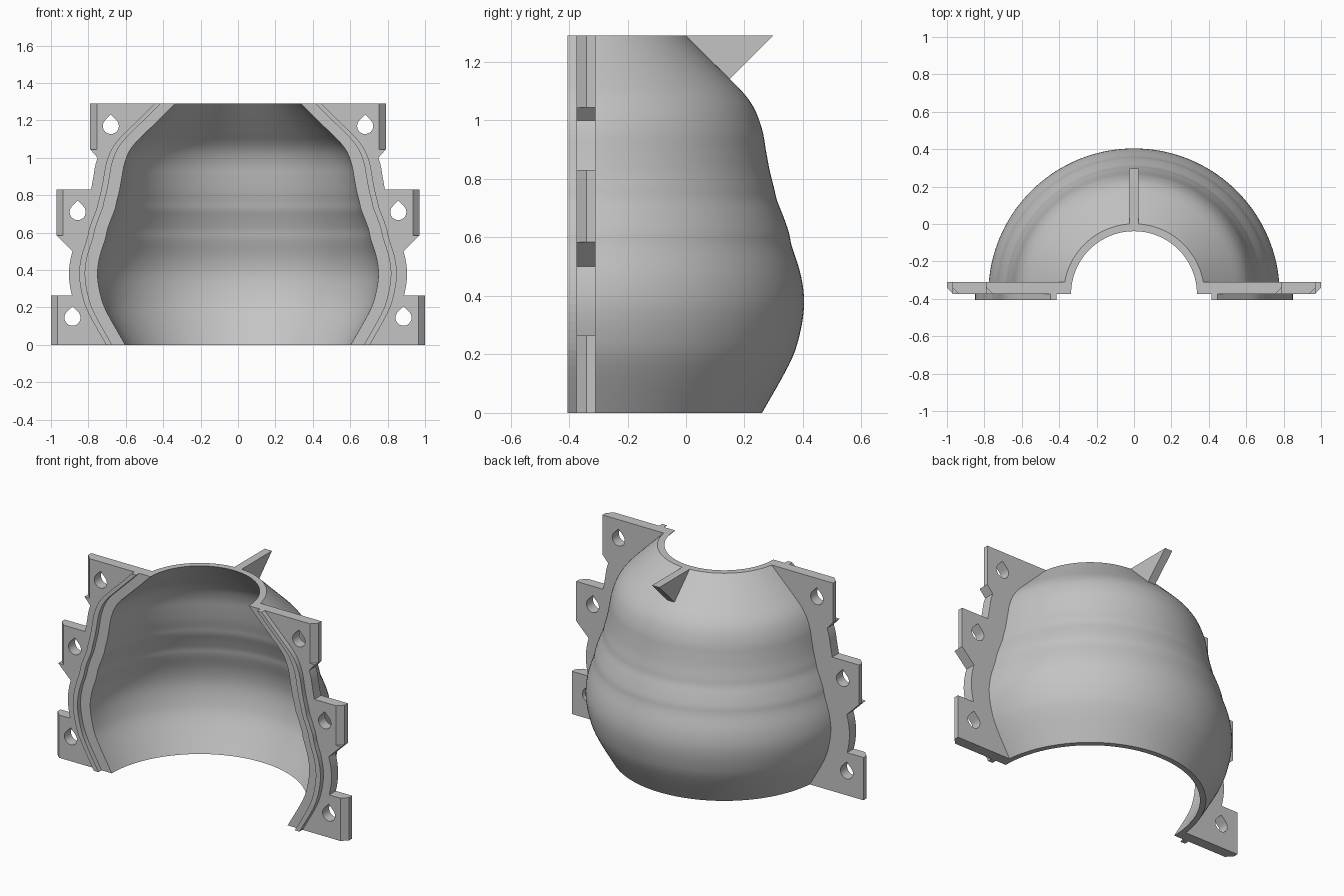
import bpy, bmesh, math

cube = bpy.data.objects.get("Cube")
if cube:
    bpy.data.objects.remove(cube, do_unlink=True)

SPLIT = -0.375      # y of the mating plane and of the shell axis
BACK = -0.31        # y of the flange back
TOP = 1.29
WALL = 0.028

grey = bpy.data.materials.new("plain grey")
grey.use_nodes = True
colour = (0.55, 0.55, 0.55, 1)
grey.diffuse_color = colour
grey.node_tree.nodes["Principled BSDF"].inputs["Base Color"].default_value = colour

# Outer profile as (radius, height)
KEYS = [(0.635, 0), (0.727, 0.164), (0.762, 0.26), (0.779, 0.37), (0.768, 0.47),
        (0.737, 0.57), (0.726, 0.62), (0.706, 0.677), (0.686, 0.728), (0.676, 0.77),
        (0.661, 0.83), (0.648, 0.9), (0.636, 0.967), (0.611, 1.036),
        (0.575, 1.09), (0.522, 1.145), (0.45, 1.216), (0.376, TOP)]


def smooth_path(keys, steps=4):
    """Catmull-Rom curve through the key points."""
    pts = [keys[0]] + keys + [keys[-1]]
    path = []
    for a, b, c, d in zip(pts, pts[1:], pts[2:], pts[3:]):
        for s in range(steps):
            t = s / steps
            path.append(tuple(
                0.5 * (2 * q + (r - p) * t + (2 * p - 5 * q + 4 * r - s4) * t * t
                       + (3 * q - p - 3 * r + s4) * t ** 3)
                for p, q, r, s4 in zip(a, b, c, d)))
    return path + [keys[-1]]


PROFILE = smooth_path(KEYS)


def radius(z):
    for (r0, z0), (r1, z1) in zip(PROFILE, PROFILE[1:]):
        if z <= z1:
            return r0 + (r1 - r0) * (z - z0) / (z1 - z0)
    return PROFILE[-1][0]


def finish(name, bm):
    bmesh.ops.recalc_face_normals(bm, faces=bm.faces[:])
    mesh = bpy.data.meshes.new(name)
    bm.to_mesh(mesh)
    bm.free()
    mesh.materials.append(grey)
    ob = bpy.data.objects.new(name, mesh)
    bpy.context.collection.objects.link(ob)
    return ob


def prism(name, outline, offset):
    """Extrude a closed 3D outline along a vector."""
    bm = bmesh.new()
    face = bm.faces.new([bm.verts.new(p) for p in outline])
    ext = bmesh.ops.extrude_face_region(bm, geom=[face], use_keep_orig=True)
    bmesh.ops.translate(bm, vec=offset,
                        verts=[v for v in ext["geom"] if isinstance(v, bmesh.types.BMVert)])
    return finish(name, bm)


def activate(ob):
    bpy.ops.object.select_all(action='DESELECT')
    ob.select_set(True)
    bpy.context.view_layer.objects.active = ob


def cut(ob, cutter):
    cutter.hide_render = True
    mod = ob.modifiers.new("cut", 'BOOLEAN')
    mod.operation = 'DIFFERENCE'
    mod.solver = 'EXACT'
    mod.object = cutter
    activate(ob)
    bpy.ops.object.modifier_apply(modifier=mod.name)
    bpy.data.objects.remove(cutter, do_unlink=True)


def mirror(ob):
    mod = ob.modifiers.new("mirror", 'MIRROR')
    mod.use_mirror_merge = False
    activate(ob)
    bpy.ops.object.modifier_apply(modifier=mod.name)


# Half shell: closed wall section swept through half a turn
inner = []
for i, (r, z) in enumerate(PROFILE):
    r0, z0 = PROFILE[max(i - 1, 0)]
    r1, z1 = PROFILE[min(i + 1, len(PROFILE) - 1)]
    inner.append((r - WALL * math.hypot(1, (r1 - r0) / (z1 - z0)), z))
section = PROFILE + inner[::-1]
SEGMENTS = 72
bm = bmesh.new()
rings = []
for k in range(SEGMENTS + 1):
    a = math.pi * k / SEGMENTS
    rings.append([bm.verts.new((r * math.cos(a), SPLIT + r * math.sin(a), z))
                  for r, z in section])
n = len(section)
for ra, rb in zip(rings, rings[1:]):
    for i in range(n):
        j = (i + 1) % n
        bm.faces.new((ra[i], ra[j], rb[j], rb[i]))
bm.faces.new(rings[0])
bm.faces.new(rings[-1])
shell = finish("half_shell", bm)
activate(shell)
bpy.ops.object.shade_smooth_by_angle(angle=math.radians(35))

# Side flanges with three bolt tabs each
FLANGE = 0.125


def flange_run(z0, z1):
    zs = [z0] + [z for _, z in PROFILE if z0 + 0.005 < z < z1 - 0.005] + [z1]
    return [(radius(z) + FLANGE, z) for z in zs]


outline = [(1.0, 0), (1.0, 0.265)] + flange_run(0.265, 0.5)
outline += [(0.97, 0.585), (0.97, 0.83)] + flange_run(0.83, 1.0)
outline += [(0.79, 1.045), (0.79, TOP)]
outline += [(r - 0.015, z) for r, z in reversed(PROFILE)]
flange = prism("bolt_flanges", [(x, SPLIT, z) for x, z in outline],
               (0, BACK - SPLIT, 0))

# Chamfered outer front edge of each tab
for x, z0, z1 in ((1.0, -0.05, 0.3), (0.97, 0.585, 0.88), (0.79, 1.045, 1.35)):
    tri = [(x - 0.045, SPLIT - 0.01, z0), (x + 0.01, SPLIT - 0.01, z0),
           (x + 0.01, SPLIT + 0.045, z0)]
    cut(flange, prism("chamfer_cutter", tri, (0, 0, z1 - z0)))

# Teardrop bolt holes
HOLE = 0.043
for x, z in ((0.885, 0.145), (0.857, 0.71), (0.68, 1.17)):
    drop = [(x, -0.5, z + HOLE * 1.45)]
    for k in range(25):
        a = math.radians(135 + 270 * k / 24)
        drop.append((x + HOLE * math.cos(a), -0.5, z + HOLE * math.sin(a)))
    cut(flange, prism("hole_cutter", drop, (0, 0.4, 0)))
mirror(flange)
activate(flange)
bpy.ops.object.shade_smooth_by_angle(angle=math.radians(25))

# Sealing ridges that follow the shell edge
ridge = [(r + 0.038, SPLIT + 0.005, z) for r, z in PROFILE]
ridge += [(r + 0.07, SPLIT + 0.005, z) for r, z in reversed(PROFILE)]
ridges = prism("sealing_ridges", ridge, (0, -0.035, 0))
mirror(ridges)

# Triangular fin on the upper back
fin = [(-0.025, -0.015, TOP), (-0.025, 0.297, TOP), (-0.025, 0.147, 1.14),
       (-0.025, 0.132, 1.14)]
prism("back_fin", fin, (0.05, 0, 0))
